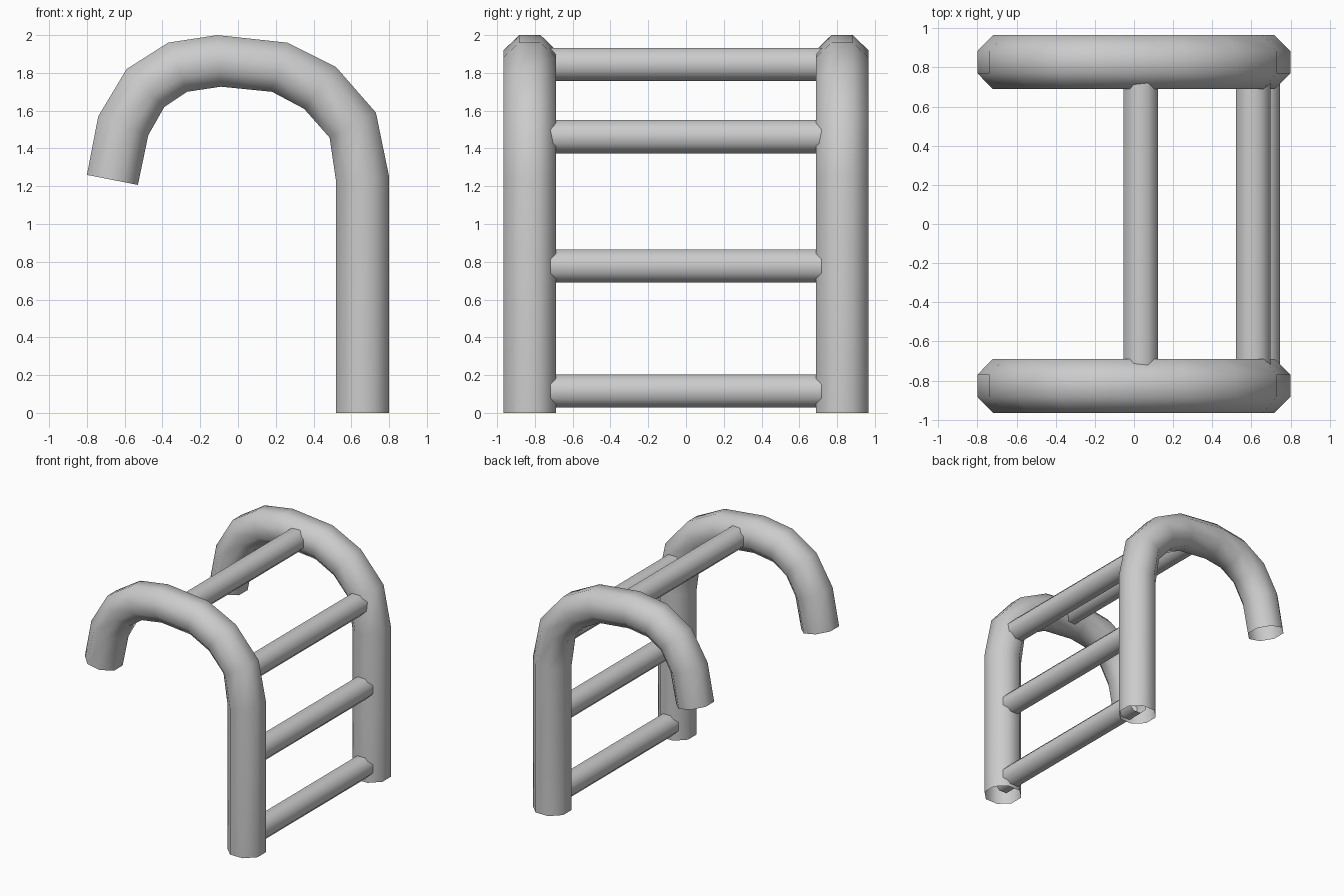
import bpy, math

if "Cube" in bpy.data.objects:
    bpy.data.objects.remove(bpy.data.objects["Cube"])

RAIL_Y = 0.827      # distance of each rail from the centre
HALF = 0.138        # half width of the rail tube
RUNG = 0.0875       # half width of a rung

# outer and inner edge of the bent rail, as (x, z)
outer = [(0.80, 0), (0.80, 1.25), (0.73, 1.59), (0.52, 1.83), (0.26, 1.96),
         (-0.11, 2.0), (-0.37, 1.96), (-0.59, 1.82), (-0.74, 1.57), (-0.80, 1.26)]
inner = [(0.52, 0), (0.52, 1.22), (0.485, 1.457), (0.35, 1.61), (0.18, 1.70),
         (-0.09, 1.727), (-0.27, 1.70), (-0.39, 1.62), (-0.475, 1.47), (-0.53, 1.207)]

# octagon with flats facing the axes, reaching from -1 to 1
octagon = [(math.cos(a) / math.cos(math.pi / 8), math.sin(a) / math.cos(math.pi / 8))
           for a in (math.pi / 8 + k * math.pi / 4 for k in range(8))]


def tube(name, rings):
    """Open tube skinned over a list of eight-point rings."""
    verts = [p for ring in rings for p in ring]
    faces = [(r * 8 + k, r * 8 + (k + 1) % 8, r * 8 + 8 + (k + 1) % 8, r * 8 + 8 + k)
             for r in range(len(rings) - 1) for k in range(8)]
    mesh = bpy.data.meshes.new(name)
    mesh.from_pydata(verts, [], [f[::-1] for f in faces])
    mesh.shade_smooth()
    obj = bpy.data.objects.new(name, mesh)
    bpy.context.collection.objects.link(obj)
    return obj


# side rails: straight leg with a hooked top
for name, y in (("front_rail", -RAIL_Y), ("back_rail", RAIL_Y)):
    rings = []
    for (ox, oz), (ix, iz) in zip(outer, inner):
        cx, cz, dx, dz = (ox + ix) / 2, (oz + iz) / 2, (ox - ix) / 2, (oz - iz) / 2
        rings.append([(cx + dx * u, y + HALF * v, cz + dz * u) for u, v in octagon])
    rail = tube(name, [[p for p in reversed(r)] for r in rings])
    rail.data.flip_normals()

# rungs running between the rail centres
for i, (x, z) in enumerate([(0.66, 0.115), (0.66, 0.777), (0.61, 1.462), (0.035, 1.845)]):
    tube(f"rung_{i + 1}", [[(x + RUNG * u, y, z + RUNG * v) for u, v in octagon]
                           for y in (-RAIL_Y, RAIL_Y)])

# make every surface face outward
import bmesh
for obj in bpy.context.collection.objects:
    bm = bmesh.new()
    bm.from_mesh(obj.data)
    bmesh.ops.recalc_face_normals(bm, faces=bm.faces)
    bm.to_mesh(obj.data)
    bm.free()
